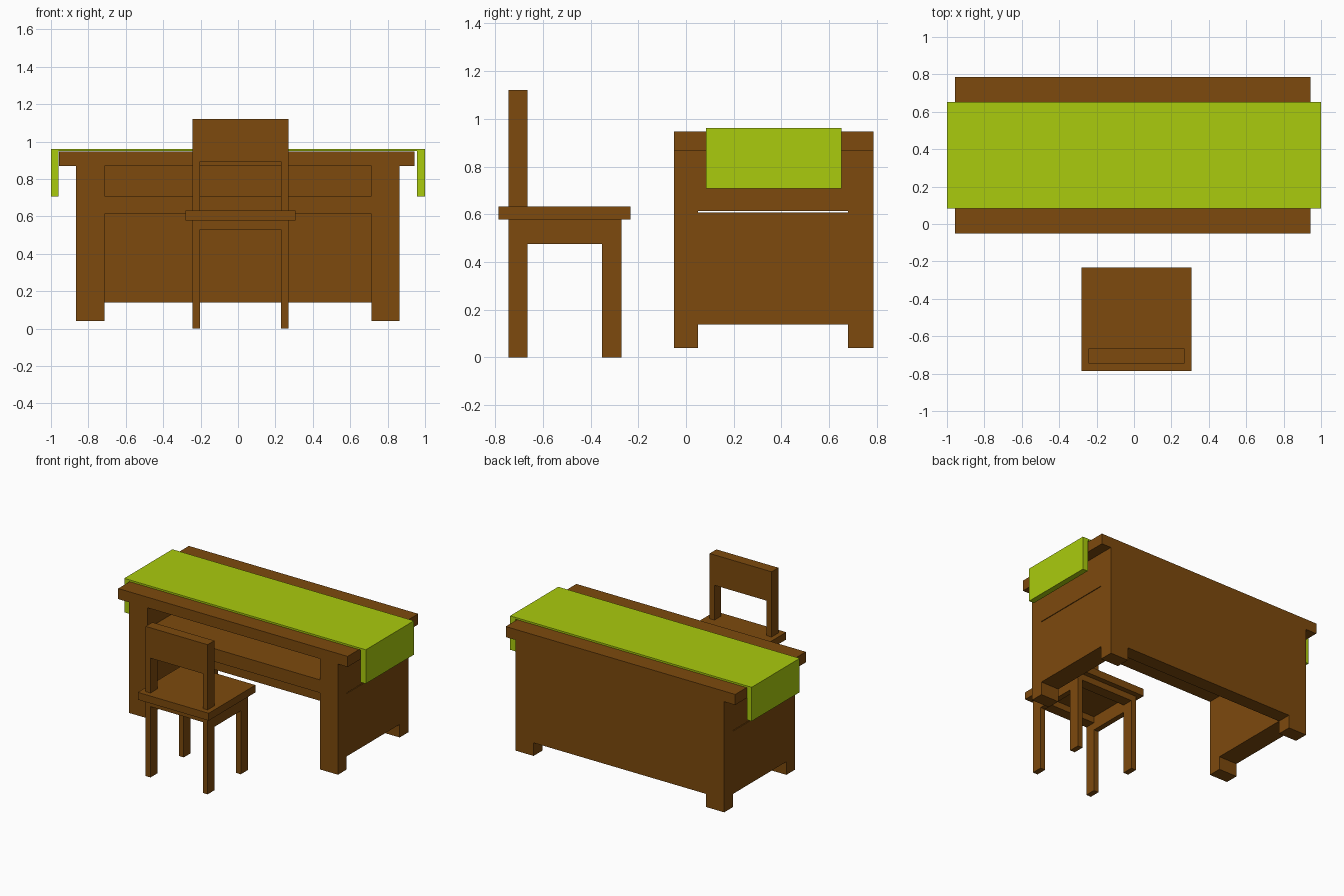
import bpy, bmesh

if "Cube" in bpy.data.objects:
    bpy.data.objects.remove(bpy.data.objects["Cube"])


def material(name, rgb):
    m = bpy.data.materials.new(name)
    m.diffuse_color = (*rgb, 1)
    m.use_nodes = True
    m.node_tree.nodes["Principled BSDF"].inputs["Base Color"].default_value = m.diffuse_color
    return m


wood = material("brown_wood", (0.205, 0.068, 0.004))
green = material("green_cloth", (0.402, 0.597, 0.004))


def box(name, x, y, z, mat=wood):
    """Box from (min, max) ranges on each axis."""
    bm = bmesh.new()
    bmesh.ops.create_cube(bm, size=1)
    for v in bm.verts:
        v.co = [r[0] if c < 0 else r[1] for c, r in zip(v.co, (x, y, z))]
    me = bpy.data.meshes.new(name)
    bm.to_mesh(me)
    bm.free()
    me.materials.append(mat)
    ob = bpy.data.objects.new(name, me)
    bpy.context.collection.objects.link(ob)
    return ob


# Desk top, back panel and storage shelf
box("desk_top", (-0.957, 0.943), (-0.05, 0.785), (0.868, 0.947))
box("desk_back_panel", (-0.715, 0.713), (0.68, 0.785), (0.138, 0.868))
box("desk_shelf", (-0.715, 0.713), (-0.05, 0.68), (0.613, 0.71))

# Desk legs and side panels (a narrow slit separates upper and lower panels)
for side, x in (("left", (-0.866, -0.715)), ("right", (0.713, 0.863))):
    box(f"desk_front_leg_{side}", x, (-0.05, 0.05), (0.04, 0.868))
    box(f"desk_back_leg_{side}", x, (0.68, 0.785), (0.04, 0.868))
    box(f"desk_lower_side_{side}", x, (0.05, 0.68), (0.138, 0.608))
    box(f"desk_upper_side_{side}", x, (0.05, 0.68), (0.613, 0.868))

# Cloth runner with hanging ends
cloth_y = (0.083, 0.652)
box("cloth_top", (-1, 1), cloth_y, (0.948, 0.961), green)
box("cloth_drape_left", (-1, -0.96), cloth_y, (0.707, 0.948), green)
box("cloth_drape_right", (0.957, 1), cloth_y, (0.707, 0.948), green)

# Chair seat and backrest
rear, front = (-0.745, -0.665), (-0.352, -0.27)
box("chair_seat", (-0.28, 0.307), (-0.785, -0.232), (0.577, 0.632))
box("chair_backrest", (-0.203, 0.23), rear, (0.893, 1.12))

# Chair legs, posts and side aprons
for side, x in (("left", (-0.243, -0.203)), ("right", (0.23, 0.27))):
    box(f"chair_rear_leg_{side}", x, rear, (0, 0.577))
    box(f"chair_front_leg_{side}", x, front, (0, 0.577))
    box(f"chair_post_{side}", x, rear, (0.632, 1.12))
    box(f"chair_side_apron_{side}", x, (rear[1], front[0]), (0.475, 0.577))

# Chair cross aprons
for name, y in (("rear", rear), ("front", front)):
    box(f"chair_{name}_apron", (-0.203, 0.23), y, (0.53, 0.577))
